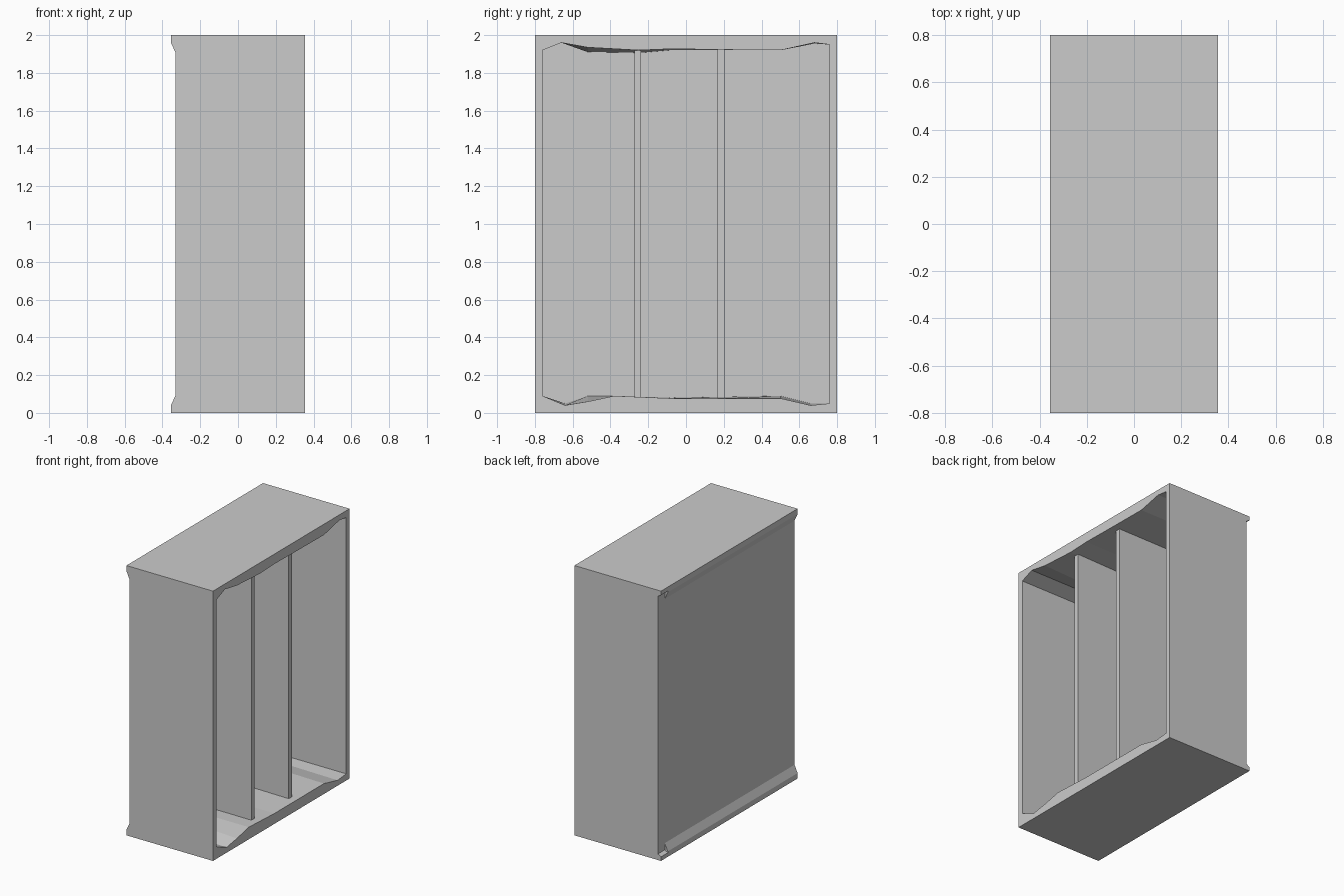
import bpy, bmesh

if "Cube" in bpy.data.objects:
    bpy.data.objects.remove(bpy.data.objects["Cube"])

HX, HY, H = 0.355, 0.8, 2.0
BACK, T = -0.33, 0.04


def finish(name, bm):
    bmesh.ops.recalc_face_normals(bm, faces=bm.faces)
    mesh = bpy.data.meshes.new(name)
    bm.to_mesh(mesh)
    bm.free()
    obj = bpy.data.objects.new(name, mesh)
    bpy.context.collection.objects.link(obj)
    return obj


def box(name, x0, x1, y0, y1, z0, z1):
    bm = bmesh.new()
    bmesh.ops.create_cube(bm, size=1)
    for v in bm.verts:
        v.co = ((x0 + x1) / 2 + v.co.x * (x1 - x0),
                (y0 + y1) / 2 + v.co.y * (y1 - y0),
                (z0 + z1) / 2 + v.co.z * (z1 - z0))
    return finish(name, bm)


def loft(name, sections):
    """Closed solid through rings of matching 3D points."""
    bm = bmesh.new()
    rings = [[bm.verts.new(p) for p in s] for s in sections]
    for a, b in zip(rings, rings[1:]):
        n = len(a)
        for i in range(n):
            j = (i + 1) % n
            bm.faces.new((a[i], a[j], b[j], b[i]))
    bm.faces.new(rings[0])
    bm.faces.new(rings[-1])
    return finish(name, bm)


def slab(name, rows, outer_z):
    """Floor or ceiling: rows of (y, inner z at open side, inner z at back)."""
    loft(name, [[(BACK, y, outer_z), (HX, y, outer_z), (HX, y, zf), (BACK, y, zb)]
                for y, zf, zb in rows])


def lip(name, outer_z, s):
    """Projecting rear edge, bevelled along most of its length, thin at the end."""
    def ring(y, thick, taper):
        return [(BACK, y, outer_z), (-HX, y, outer_z),
                (-HX, y, outer_z + s * thick), (BACK, y, outer_z + s * taper)]
    loft(name, [ring(-HY, 0.04, 0.095), ring(0.72, 0.04, 0.095)])
    loft(name + "_end", [ring(0.72, 0.03, 0.045), ring(HY, 0.03, 0.045)])


# Side walls and rear panel
box("front_side_wall", BACK, HX, -HY, -HY + T, 0, H)
box("rear_side_wall", BACK, HX, HY - T, HY, 0, H)
box("back_panel", BACK, BACK + 0.03, -HY + T, HY - T, 0.02, H - 0.02)

# Floor and ceiling with worn, uneven inner surfaces
slab("floor", [(-0.76, 0.09, 0.09), (-0.64, 0.04, 0.05), (-0.52, 0.06, 0.09),
               (-0.38, 0.09, 0.09), (-0.08, 0.077, 0.08), (0.2, 0.077, 0.085),
               (0.5, 0.077, 0.09), (0.66, 0.04, 0.05), (0.76, 0.05, 0.05)], 0)
slab("ceiling", [(-0.76, 1.92, 1.92), (-0.66, 1.96, 1.96), (-0.52, 1.935, 1.91),
                 (-0.25, 1.92, 1.905), (-0.08, 1.927, 1.92), (0.2, 1.923, 1.92),
                 (0.5, 1.92, 1.92), (0.68, 1.96, 1.955), (0.76, 1.95, 1.95)], H)

# Rear lips
lip("bottom_lip", 0, 1)
lip("top_lip", H, -1)

# Upright dividers
for i, (y0, y1) in enumerate([(-0.272, -0.237), (0.166, 0.205)]):
    box(f"divider_{i + 1}", BACK + 0.03, 0.30, y0, y1, 0.05, 1.95)
